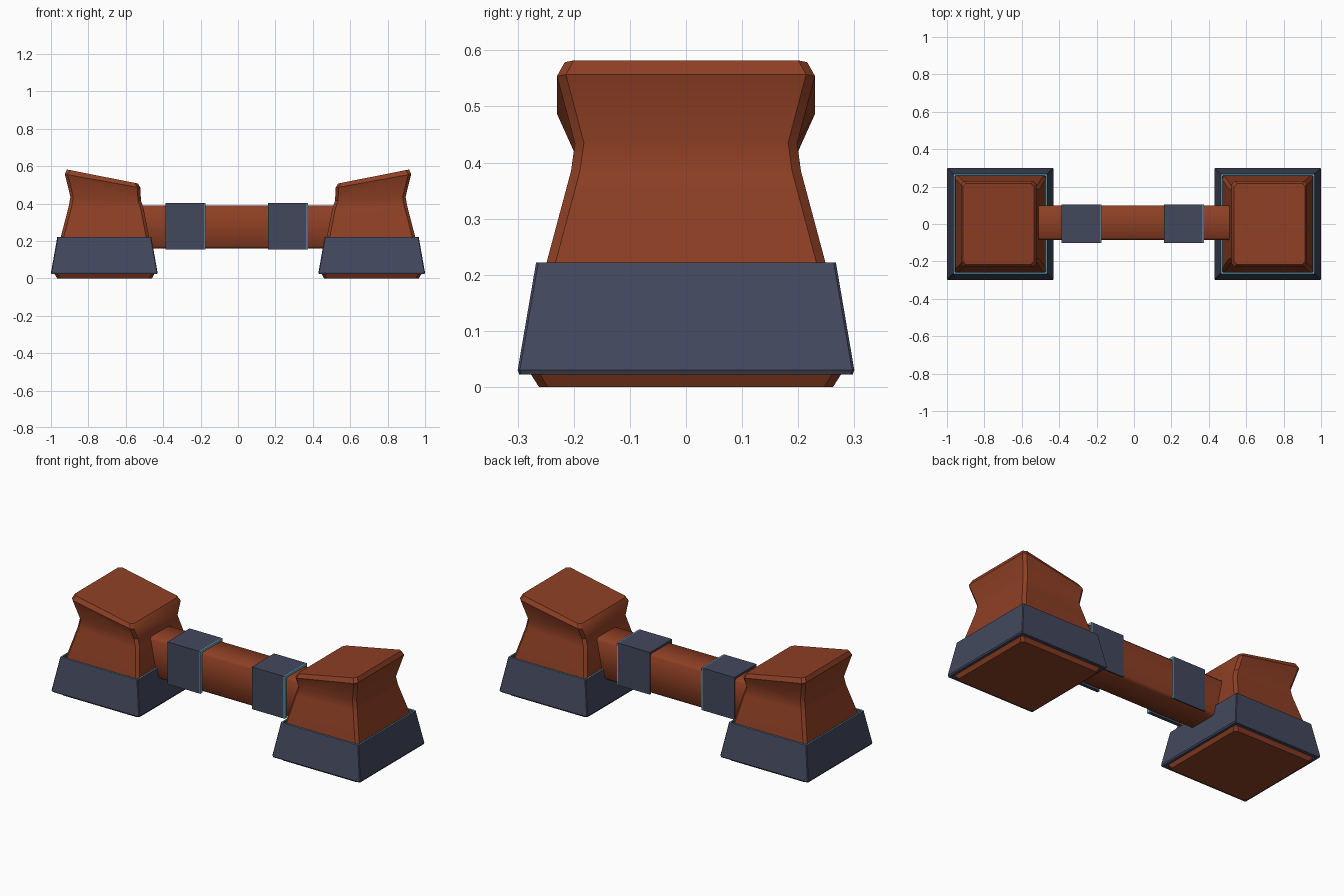
import bpy, bmesh, math

if "Cube" in bpy.data.objects:
    bpy.data.objects.remove(bpy.data.objects["Cube"])


def material(name, rgb):
    m = bpy.data.materials.new(name)
    m.diffuse_color = (*rgb, 1)
    m.use_nodes = True
    m.node_tree.nodes["Principled BSDF"].inputs["Base Color"].default_value = m.diffuse_color
    return m


RUST = material("rust brown", (0.27, 0.05, 0.018))
SLATE = material("dark slate", (0.055, 0.065, 0.11))
GLOW = material("pale blue trim", (0.14, 0.42, 0.55))


def ring(bm, x0, x1, y, z0, z1, c):
    """Rectangle with cut corners; z runs from z0 at x0 to z1 at x1."""
    pts = [(x0 + c, -y), (x1 - c, -y), (x1, -y + c), (x1, y - c),
           (x1 - c, y), (x0 + c, y), (x0, y - c), (x0, -y + c)]
    return [bm.verts.new((px, py, z0 + (z1 - z0) * (px - x0) / (x1 - x0))) for px, py in pts]


def loft(name, sections, mats, corner, closed=False, trim_band=None):
    """Join stacked rings into a skin; closed joins last ring to first."""
    bm = bmesh.new()
    rings = [ring(bm, *s, corner) for s in sections]
    pairs = list(zip(rings, rings[1:]))
    if closed:
        pairs.append((rings[-1], rings[0]))
    else:
        bm.faces.new(rings[0][::-1])
        bm.faces.new(rings[-1])
    for k, (a, b) in enumerate(pairs):
        for i in range(8):
            j = (i + 1) % 8
            f = bm.faces.new((a[i], a[j], b[j], b[i]))
            f.material_index = 1 if k == trim_band else 0
    return finish(name, bm, mats)


def extrude_x(name, profile, x0, x1, mat):
    """Sweep a y-z outline along x."""
    bm = bmesh.new()
    f = bm.faces.new([bm.verts.new((x0, y, z)) for y, z in profile])
    out = bmesh.ops.extrude_face_region(bm, geom=[f])["geom"]
    bmesh.ops.translate(bm, vec=(x1 - x0, 0, 0),
                        verts=[v for v in out if isinstance(v, bmesh.types.BMVert)])
    return finish(name, bm, [mat])


def finish(name, bm, mats):
    bmesh.ops.recalc_face_normals(bm, faces=bm.faces)
    me = bpy.data.meshes.new(name)
    bm.to_mesh(me)
    bm.free()
    for m in mats:
        me.materials.append(m)
    ob = bpy.data.objects.new(name, me)
    bpy.context.collection.objects.link(ob)
    return ob


def smooth(ob, degrees):
    bpy.ops.object.select_all(action='DESELECT')
    ob.select_set(True)
    bpy.context.view_layer.objects.active = ob
    bpy.ops.object.shade_smooth_by_angle(angle=math.radians(degrees))


# Posts: flared block with a waist and a sloping cap, mirrored to the left
posts = loft("posts", [
    (0.46, 0.967, 0.262, 0.0, 0.0),
    (0.448, 0.98, 0.276, 0.022, 0.022),
    (0.475, 0.948, 0.249, 0.22, 0.22),
    (0.504, 0.905, 0.205, 0.37, 0.385),
    (0.519, 0.896, 0.198, 0.415, 0.435),
    (0.522, 0.926, 0.23, 0.484, 0.557),
    (0.535, 0.915, 0.216, 0.507, 0.582),
], [RUST], 0.016)

# Skirts: tapered collars with a thin pale rim on top
skirts = loft("skirts", [
    (0.448, 0.982, 0.278, 0.022, 0.022),
    (0.434, 0.996, 0.297, 0.022, 0.022),
    (0.43, 1.0, 0.3, 0.03, 0.03),
    (0.463, 0.967, 0.268, 0.217, 0.217),
    (0.464, 0.966, 0.267, 0.222, 0.222),
    (0.472, 0.958, 0.258, 0.222, 0.222),
    (0.475, 0.955, 0.256, 0.17, 0.17),
], [SLATE, GLOW], 0.004, closed=True, trim_band=4)

for ob in (posts, skirts):
    ob.modifiers.new("mirror", 'MIRROR').use_mirror_merge = False
smooth(posts, 35)

# Cross bar with softened long edges
c = 0.012
y0, y1, z0, z1 = -0.085, 0.1, 0.16, 0.39
bar = extrude_x("cross_bar", [
    (y0 + c, z0), (y1 - c, z0), (y1, z0 + c), (y1, z1 - c),
    (y1 - c, z1), (y0 + c, z1), (y0, z1 - c), (y0, z0 + c)], -0.55, 0.55, RUST)
smooth(bar, 50)

# Bands: bottomless sleeves over the bar, pale lip on their right end
sleeve = [(-0.101, 0.155), (-0.101, 0.402), (0.105, 0.402), (0.105, 0.155),
          (0.097, 0.155), (0.097, 0.388), (-0.083, 0.388), (-0.083, 0.155)]
for side, x in (("left", -0.387), ("right", 0.16)):
    extrude_x(side + "_band", sleeve, x, x + 0.207, SLATE)
    extrude_x(side + "_band_lip", sleeve, x + 0.207, x + 0.214, GLOW)
